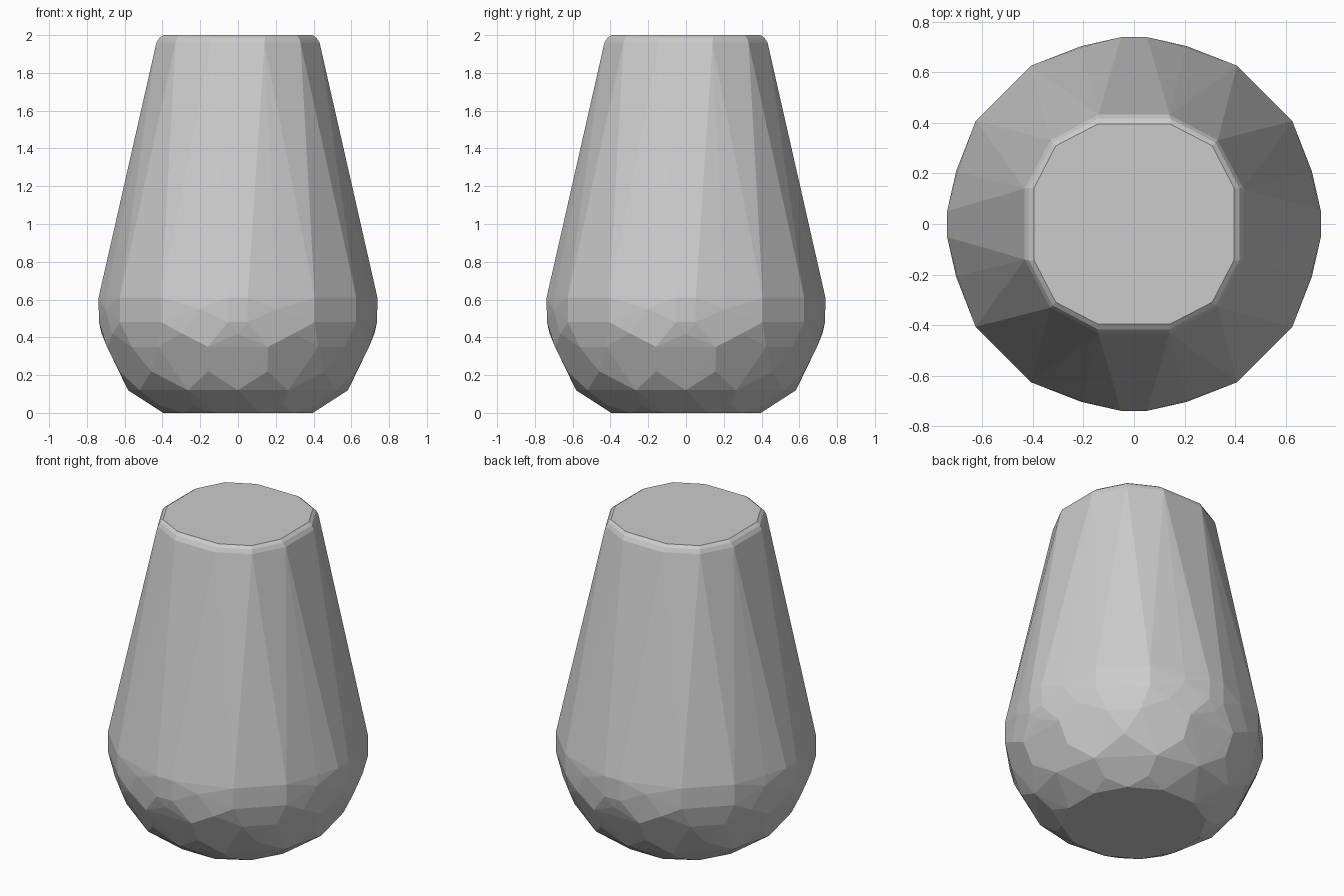
import bpy, bmesh
from math import radians, cos, sin

if "Cube" in bpy.data.objects:
    bpy.data.objects.remove(bpy.data.objects["Cube"])

bm = bmesh.new()

def ring(z, points):
    """Repeat one quadrant of (radius, degrees) points four times at height z."""
    for q in range(4):
        for r, deg in points:
            a = radians(deg + 90 * q)
            bm.verts.new((r * cos(a), r * sin(a), z))

# flat foot and faceted rounded base
ring(0.0, [(0.412, -16), (0.412, 16), (0.415, 45)])
ring(0.04, [(0.478, 30), (0.478, 60)])
ring(0.12, [(0.582, 0), (0.585, 27), (0.585, 63)])
ring(0.22, [(0.648, 14), (0.65, 45), (0.648, 76)])
ring(0.35, [(0.712, -13), (0.712, 13), (0.706, 37), (0.706, 53)])
ring(0.42, [(0.722, 0), (0.727, 24), (0.727, 66)])
# widest belt
belt = [(0.74, -4), (0.74, 4), (0.727, 16.5), (0.746, 33), (0.746, 57), (0.727, 73.5)]
ring(0.48, [(0.738, -4), (0.738, 4), (0.745, 33), (0.745, 57)])
ring(0.55, [(0.733, 16.5), (0.733, 73.5)])
ring(0.61, belt)
# narrow rim with small bevel
ring(1.96, [(0.454, -18), (0.454, 18), (0.468, 45)])
ring(1.985, [(0.44, -19), (0.44, 19), (0.455, 45)])
ring(2.0, [(0.42, -20), (0.42, 20), (0.437, 45)])

# skin the rings with a convex hull
res = bmesh.ops.convex_hull(bm, input=bm.verts[:])
junk = {g for g in res["geom_interior"] + res["geom_unused"]
        if isinstance(g, bmesh.types.BMVert) and g.is_valid}
if junk:
    bmesh.ops.delete(bm, geom=list(junk), context='VERTS')
bmesh.ops.dissolve_limit(bm, angle_limit=radians(1), verts=bm.verts[:], edges=bm.edges[:])
bmesh.ops.recalc_face_normals(bm, faces=bm.faces[:])

mesh = bpy.data.meshes.new("vase_body")
bm.to_mesh(mesh)
bm.free()
bpy.context.collection.objects.link(bpy.data.objects.new("vase_body", mesh))
